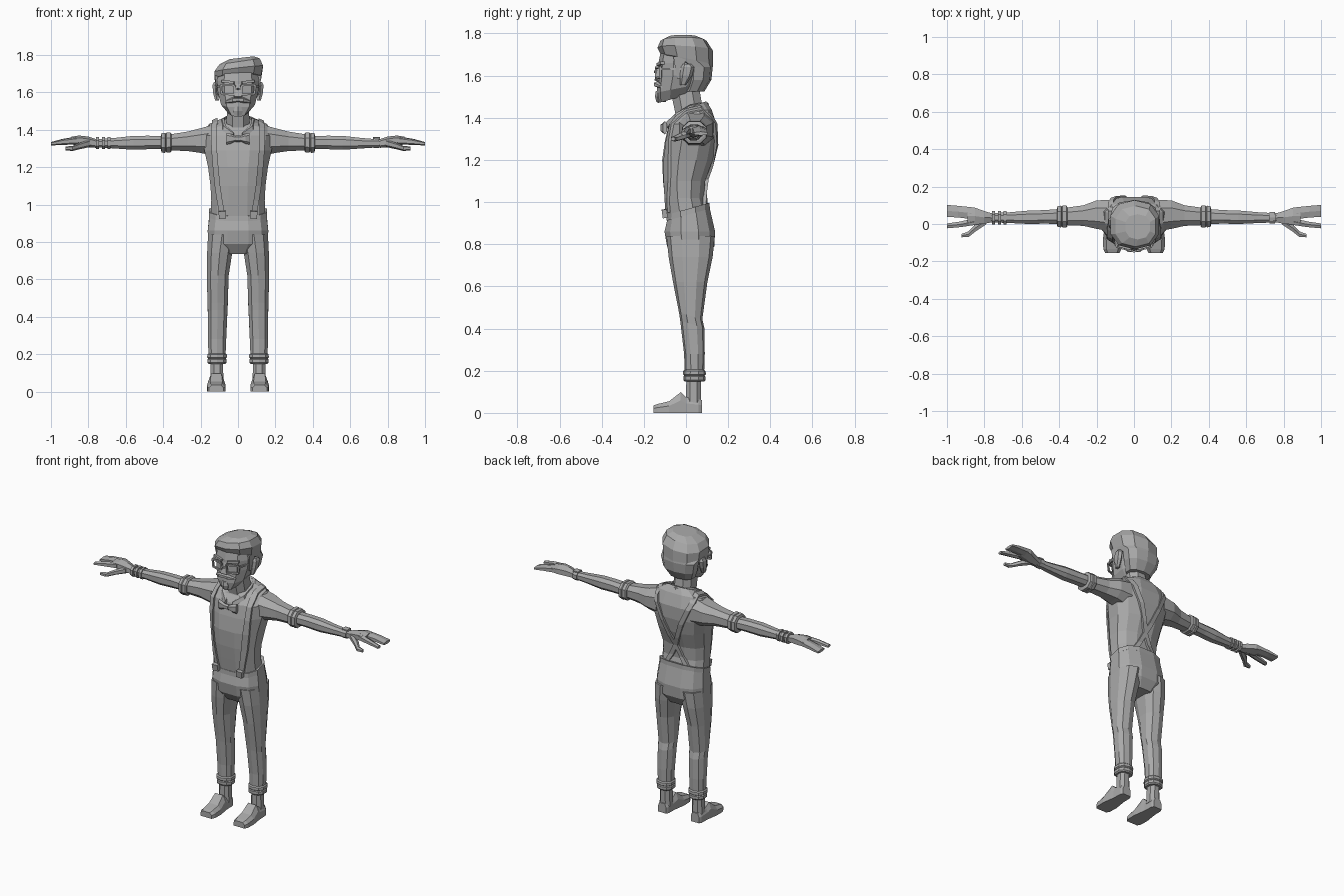
import bpy, bmesh, math
from mathutils import Vector
from mathutils.bvhtree import BVHTree

grey = bpy.data.materials.new("plain_grey")
grey.diffuse_color = (0.40, 0.40, 0.40, 1)


def finish(name, bm):
    bmesh.ops.recalc_face_normals(bm, faces=bm.faces[:])
    me = bpy.data.meshes.new(name)
    bm.to_mesh(me)
    bm.free()
    me.materials.append(grey)
    ob = bpy.data.objects.new(name, me)
    bpy.context.collection.objects.link(ob)
    return ob


def skin(name, rings, closed=False):
    """Bridge rings of points; cap the ends unless closed into a loop."""
    bm = bmesh.new()
    vs = [[bm.verts.new(p) for p in r] for r in rings]
    n = len(rings[0])
    pairs = list(zip(vs, vs[1:])) + ([(vs[-1], vs[0])] if closed else [])
    for a, b in pairs:
        for i in range(n):
            j = (i + 1) % n
            bm.faces.new((a[i], a[j], b[j], b[i]))
    if not closed:
        bm.faces.new(vs[0])
        bm.faces.new(vs[-1])
    return finish(name, bm)


def unit(n, e):
    """Rounded-square cross-section with n sides."""
    pts = []
    for i in range(n):
        a = 2 * math.pi * (i + 0.5) / n
        c, s = math.cos(a), math.sin(a)
        pts.append((math.copysign(abs(c) ** e, c), math.copysign(abs(s) ** e, s)))
    k = max(p[0] for p in pts)
    return [(u / k, v / k) for u, v in pts]


def upright(name, secs, n=8, e=0.85):
    """Sections: z, x, y, half width, half depth, rise per y, rise per x."""
    rings = []
    for z, x, y, rx, ry, *t in secs:
        ty, tx = (t + [0, 0])[:2]
        rings.append([(x + u * rx, y + v * ry, z + v * ry * ty + u * rx * tx) for u, v in unit(n, e)])
    return skin(name, rings)


def sideways(name, secs, s, n=8, e=0.85):
    """Sections: x, y, z, half depth, half height; s picks the side."""
    return skin(name, [[(s * x, y + u * ry, z + v * rz) for u, v in unit(n, e)]
                       for x, y, z, ry, rz in secs])


def bar(name, p, q, w, h):
    """Square rod from p to q."""
    p, q = Vector(p), Vector(q)
    d = (q - p).normalized()
    a = d.cross(Vector((0, 1, 0)) if abs(d.y) < 0.8 else Vector((0, 0, 1))).normalized() * w
    b = d.cross(a).normalized() * h
    return skin(name, [[c + a + b, c - a + b, c - a - b, c + a - b] for c in (p, q)])


# Shirt body
torso_secs = [(0.94, 0, 0.005, 0.146, 0.092, 0.3), (1.02, 0, -0.008, 0.143, 0.092),
              (1.10, 0, -0.009, 0.147, 0.10), (1.20, 0, 0.007, 0.160, 0.12),
              (1.29, 0, 0.022, 0.180, 0.122), (1.37, 0, 0.032, 0.190, 0.113),
              (1.425, 0, 0.035, 0.155, 0.085, 0.2), (1.45, 0, 0.025, 0.085, 0.07, 0.4)]
torso = upright("shirt_body", torso_secs, 12, 0.8)

# Trousers seat and belt
upright("trouser_seat", [(0.735, 0, 0.025, 0.10, 0.075), (0.79, 0, 0.022, 0.160, 0.112),
                         (0.86, 0, 0.018, 0.162, 0.12), (0.955, 0, 0.012, 0.152, 0.098, 0.28)], 12, 0.8)
upright("waistband", [(0.94, 0, 0.01, 0.155, 0.103, 0.28), (0.968, 0, 0.01, 0.154, 0.102, 0.28)], 12, 0.8)

# Neck and head
upright("neck", [(1.40, 0, 0.02, 0.062, 0.066), (1.56, 0, -0.01, 0.058, 0.07)], 8)
upright("head", [(1.495, 0, -0.042, 0.050, 0.088, 0.28), (1.54, 0, -0.035, 0.090, 0.100, 0.2),
                 (1.60, 0, -0.02, 0.108, 0.108), (1.66, 0, -0.018, 0.112, 0.108),
                 (1.74, 0, -0.01, 0.105, 0.10)], 10)
upright("hair", [(1.525, 0, 0.035, 0.075, 0.050), (1.58, 0, 0.058, 0.104, 0.060),
                 (1.64, 0, 0.062, 0.116, 0.062), (1.675, 0, 0.005, 0.124, 0.119, -0.2, 0.05),
                 (1.725, 0.004, -0.004, 0.130, 0.126, -0.05, 0.12),
                 (1.765, 0.008, -0.012, 0.108, 0.105, 0, 0.15),
                 (1.785, 0.02, -0.015, 0.065, 0.065, 0, 0.12)], 10)

# Nose, chin beard
skin("nose", [[(-w, y, z), (w, y, z), (w * 1.3, -0.11, z), (-w * 1.3, -0.11, z)]
              for z, w, y in ((1.565, 0.014, -0.125), (1.578, 0.02, -0.150), (1.645, 0.010, -0.130))])
upright("chin_beard", [(1.475, 0, -0.118, 0.018, 0.020), (1.50, 0, -0.122, 0.026, 0.022),
                       (1.525, 0, -0.122, 0.014, 0.020)], 6)

for s, side in ((1, "left"), (-1, "right")):
    # Face details
    sideways(side + "_moustache", [(0, -0.135, 1.560, 0.014, 0.010), (0.03, -0.135, 1.558, 0.016, 0.013),
                                   (0.068, -0.115, 1.548, 0.008, 0.006)], s, 6)
    bar(side + "_eyebrow", (s * 0.02, -0.130, 1.652), (s * 0.085, -0.112, 1.660), 0.007, 0.01)
    corners = [(0.018, -0.142, 1.587), (0.088, -0.122, 1.592), (0.092, -0.122, 1.640), (0.018, -0.142, 1.637)]
    corners = [(s * x, y, z) for x, y, z in corners]
    for i in range(4):
        bar(side + "_glasses_rim", corners[i], corners[(i + 1) % 4], 0.005, 0.005)
    bar(side + "_glasses_temple", (s * 0.092, -0.122, 1.632), (s * 0.119, 0.0, 1.632), 0.005, 0.005)
    bar(side + "_glasses_bridge", (0, -0.147, 1.618), (s * 0.018, -0.142, 1.618), 0.005, 0.005)
    upright(side + "_ear", [(1.555, s * 0.112, -0.015, 0.010, 0.012), (1.60, s * 0.120, 0.0, 0.014, 0.026),
                            (1.640, s * 0.122, 0.008, 0.014, 0.028), (1.655, s * 0.120, 0.005, 0.009, 0.018)], 6)
    upright(side + "_sideburn", [(1.585, s * 0.104, -0.03, 0.008, 0.012),
                                 (1.69, s * 0.112, -0.03, 0.012, 0.03)], 4)

    # Collar wing running from the nape round to the front tip
    path = [(0, 0.105, 1.475, 1.435), (0.06, 0.085, 1.472, 1.425), (0.086, 0.02, 1.462, 1.405),
            (0.078, -0.05, 1.425, 1.370), (0.025, -0.092, 1.385, 1.350)]
    skin(side + "_collar", [[(s * x * 0.86, 0.01 + (y - 0.01) * 0.88, t), (s * x, y, t - 0.004),
                             (s * x * 1.12, 0.01 + (y - 0.01) * 1.12, b), (s * x * 0.9, y * 0.9, b)]
                            for x, y, t, b in path])
    # Bow tie
    sideways(side + "_bow", [(0.008, -0.108, 1.352, 0.010, 0.010), (0.04, -0.106, 1.352, 0.014, 0.024),
                             (0.062, -0.100, 1.352, 0.010, 0.028)], s, 6)

    # Sleeve and rolled cuff
    sideways(side + "_sleeve", [(0.12, 0.045, 1.345, 0.085, 0.085), (0.20, 0.05, 1.342, 0.076, 0.066),
                                (0.27, 0.045, 1.338, 0.055, 0.052), (0.37, 0.04, 1.332, 0.046, 0.042)], s)
    sideways(side + "_sleeve_roll", [(0.355, 0.04, 1.332, 0.050, 0.046), (0.362, 0.04, 1.332, 0.058, 0.053),
                                     (0.382, 0.04, 1.331, 0.058, 0.053), (0.386, 0.04, 1.331, 0.052, 0.048),
                                     (0.39, 0.04, 1.330, 0.058, 0.054), (0.408, 0.04, 1.330, 0.056, 0.052),
                                     (0.412, 0.04, 1.330, 0.045, 0.040)], s)
    # Forearm and hand
    sideways(side + "_forearm", [(0.40, 0.04, 1.332, 0.040, 0.034), (0.48, 0.038, 1.332, 0.036, 0.036),
                                 (0.56, 0.036, 1.330, 0.036, 0.037), (0.66, 0.034, 1.328, 0.029, 0.028),
                                 (0.77, 0.033, 1.327, 0.024, 0.020)], s)
    sideways(side + "_palm", [(0.76, 0.033, 1.327, 0.024, 0.021), (0.80, 0.035, 1.335, 0.034, 0.025),
                              (0.85, 0.042, 1.342, 0.045, 0.024), (0.89, 0.043, 1.342, 0.045, 0.018)], s, 6)
    sideways(side + "_fingers", [(0.87, 0.058, 1.342, 0.032, 0.018), (0.94, 0.066, 1.335, 0.031, 0.014),
                                 (1.0, 0.070, 1.325, 0.032, 0.008)], s, 6)
    sideways(side + "_forefinger", [(0.85, 0.013, 1.342, 0.018, 0.018), (0.93, -0.002, 1.335, 0.015, 0.014),
                                    (1.0, -0.010, 1.325, 0.013, 0.008)], s, 6)
    sideways(side + "_thumb", [(0.79, 0.018, 1.328, 0.020, 0.018), (0.85, -0.022, 1.312, 0.020, 0.015),
                               (0.885, -0.055, 1.300, 0.015, 0.012), (0.922, -0.062, 1.300, 0.009, 0.009)], s, 6)

    # Trouser leg with rolled hem
    upright(side + "_trouser_leg", [(0.185, s * 0.112, 0.040, 0.045, 0.044), (0.28, s * 0.112, 0.040, 0.049, 0.047),
                                    (0.42, s * 0.109, 0.030, 0.052, 0.055, -0.3),
                                    (0.46, s * 0.109, 0.022, 0.054, 0.053, -0.3),
                                    (0.62, s * 0.108, 0.020, 0.058, 0.078),
                                    (0.74, s * 0.098, 0.022, 0.067, 0.10), (0.84, s * 0.085, 0.022, 0.075, 0.11)], 10)
    upright(side + "_hem_roll", [(0.148, s * 0.112, 0.040, 0.044, 0.044), (0.155, s * 0.112, 0.040, 0.051, 0.050),
                                 (0.172, s * 0.112, 0.040, 0.051, 0.050), (0.177, s * 0.112, 0.040, 0.046, 0.046),
                                 (0.182, s * 0.112, 0.040, 0.053, 0.052), (0.198, s * 0.112, 0.040, 0.052, 0.051),
                                 (0.205, s * 0.112, 0.040, 0.046, 0.044)], 10)
    # Ankle and shoe
    upright(side + "_ankle", [(0.04, s * 0.113, 0.035, 0.036, 0.036), (0.17, s * 0.113, 0.036, 0.032, 0.034)], 8)
    shoe = [(-0.155, 0.038, 0.035), (-0.135, 0.048, 0.042), (-0.08, 0.050, 0.055),
            (-0.025, 0.042, 0.098), (0.0, 0.038, 0.075), (0.06, 0.036, 0.065), (0.075, 0.028, 0.060)]
    skin(side + "_shoe", [[(s * 0.116 - w, y, 0), (s * 0.116 + w, y, 0), (s * 0.116 + w, y, h * 0.6),
                           (s * 0.116 + w * 0.65, y, h), (s * 0.116 - w * 0.65, y, h),
                           (s * 0.116 - w, y, h * 0.6)] for y, w, h in shoe])
sideways("bow_knot", [(-0.013, -0.108, 1.352, 0.014, 0.015), (0.013, -0.108, 1.352, 0.014, 0.015)], 1, 6)

# Three bracelets on one wrist, a watch on the other
for x in (0.69, 0.72, 0.75):
    sideways("bracelet", [(x - 0.008, 0.034, 1.328, 0.036, 0.032), (x + 0.008, 0.034, 1.328, 0.036, 0.032)], -1)
sideways("watch_strap", [(0.725, 0.034, 1.328, 0.031, 0.027), (0.755, 0.034, 1.328, 0.030, 0.026)], 1)
sideways("watch_case", [(0.722, 0.034, 1.354, 0.018, 0.007), (0.758, 0.034, 1.354, 0.018, 0.007)], 1, 6)

# Braces laid on the shirt surface
tree = BVHTree.FromPolygons([v.co for v in torso.data.vertices], [p.vertices for p in torso.data.polygons])
front = [(0.085, 0.95), (0.098, 1.02), (0.110, 1.10), (0.120, 1.20), (0.127, 1.29), (0.130, 1.37), (0.128, 1.41)]
back = [(0.125, 1.41), (0.110, 1.37), (0.065, 1.27), (0.025, 1.17), (0.0, 1.11), (-0.035, 1.04), (-0.07, 0.985)]
for s, side in ((1, "left"), (-1, "right")):
    rays = [(x, -1, z, (0, 1, 0)) for x, z in front]
    rays += [(0.125, y, 2, (0, 0, -1)) for y in (0.0, 0.07)]
    rays += [(x, 1, z, (0, -1, 0)) for x, z in back]
    rings = []
    for x, y, z, d in rays:
        hits = [tree.ray_cast(Vector((s * x + w, y, z)), Vector(d)) for w in (-0.015, 0.015)]
        if all(h[0] is not None for h in hits):
            a, b = hits[0][0], hits[1][0]
            out = Vector(d) * -0.013
            rings.append([a - out, b - out, b + out, a + out])
    skin(side + "_brace", rings)
    bar(side + "_brace_clip", (s * 0.083, -0.098, 0.925), (s * 0.085, -0.104, 0.965), 0.019, 0.012)
